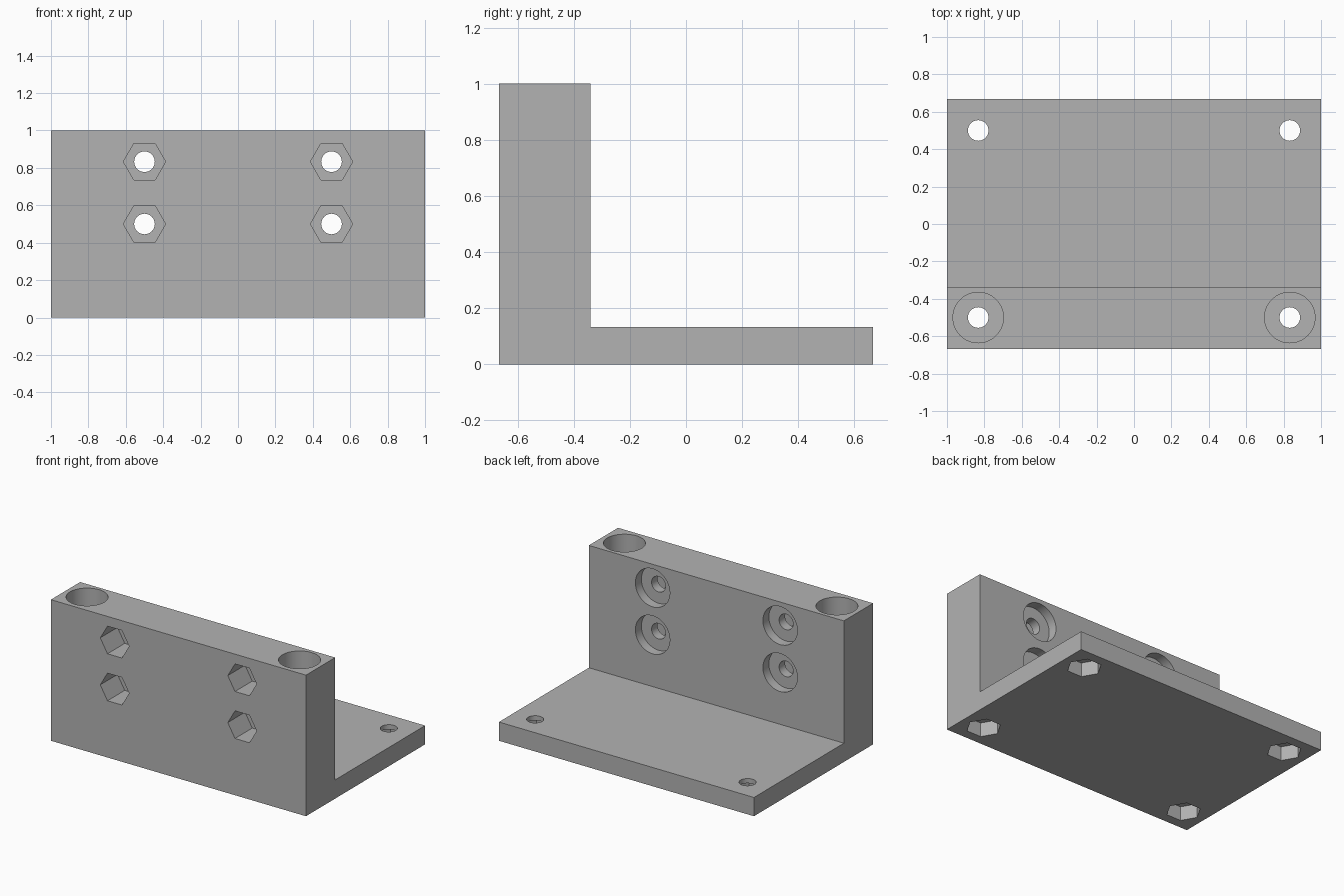
import bpy, bmesh, math
from mathutils import Vector

cube = bpy.data.objects.get("Cube")
if cube:
    bpy.data.objects.remove(cube, do_unlink=True)

# Main sizes
HALF_X, HALF_Y, TOP = 1.0, 0.667, 1.0
WALL_Y, BASE_Z = -0.34, 0.133
HOLE_R, HEX_R, BORE_R = 0.055, 0.113, 0.135
OVER = 0.05  # how far cutters stick out of the surface

grey = bpy.data.materials.new("plain_grey")
grey.use_nodes = True
grey.diffuse_color = (0.45, 0.45, 0.45, 1)
grey.node_tree.nodes["Principled BSDF"].inputs["Base Color"].default_value = grey.diffuse_color


def extrude_profile(name, points, offset):
    """Closed prism from a flat outline pushed along offset."""
    bm = bmesh.new()
    face = bm.faces.new([bm.verts.new(p) for p in points])
    ext = bmesh.ops.extrude_face_region(bm, geom=[face])
    verts = [g for g in ext["geom"] if isinstance(g, bmesh.types.BMVert)]
    bmesh.ops.translate(bm, verts=verts, vec=offset)
    bmesh.ops.recalc_face_normals(bm, faces=bm.faces[:])
    mesh = bpy.data.meshes.new(name)
    bm.to_mesh(mesh)
    bm.free()
    mesh.materials.append(grey)
    obj = bpy.data.objects.new(name, mesh)
    bpy.context.collection.objects.link(obj)
    return obj


# L-shaped bracket body
outline = [(-HALF_Y, 0), (HALF_Y, 0), (HALF_Y, BASE_Z),
           (WALL_Y, BASE_Z), (WALL_Y, TOP), (-HALF_Y, TOP)]
bracket = extrude_profile("angle_bracket",
                          [(-HALF_X, y, z) for y, z in outline],
                          Vector((2 * HALF_X, 0, 0)))
bpy.context.view_layer.objects.active = bracket
bracket.select_set(True)


def cut(radius, sides, x, other, start, end, upright):
    """Remove a prism running along z (upright) or along y."""
    points = []
    for i in range(sides):
        a = 2 * math.pi * i / sides
        u, v = x + radius * math.cos(a), other + radius * math.sin(a)
        points.append((u, v, start) if upright else (u, start, v))
    length = end - start
    offset = Vector((0, 0, length) if upright else (0, length, 0))
    cutter = extrude_profile("cutter", points, offset)
    cutter.hide_render = True
    mod = bracket.modifiers.new("cut", "BOOLEAN")
    mod.operation, mod.solver, mod.object = "DIFFERENCE", "EXACT", cutter
    bpy.ops.object.modifier_apply(modifier=mod.name)
    bpy.data.objects.remove(cutter, do_unlink=True)


for side in (-1, 1):
    # Wall fixings: hex nut pocket in front, round counterbore behind
    for z in (0.5, 0.833):
        x = side * 0.5
        cut(HEX_R, 6, x, z, -HALF_Y - OVER, -HALF_Y + 0.193, False)
        cut(BORE_R, 64, x, z, WALL_Y - 0.067, WALL_Y + OVER, False)
        cut(HOLE_R, 48, x, z, -HALF_Y - OVER, WALL_Y + OVER, False)
    # Base fixings: hex nut pocket underneath, deep bore down through the wall
    for y in (-0.5, 0.5):
        x = side * 0.833
        cut(HEX_R, 6, x, y, -OVER, 0.1, True)
        if y < 0:
            cut(BORE_R, 64, x, y, BASE_Z, TOP + OVER, True)
        cut(HOLE_R, 48, x, y, -OVER, TOP + OVER, True)

bpy.ops.object.shade_smooth_by_angle(angle=math.radians(30))
